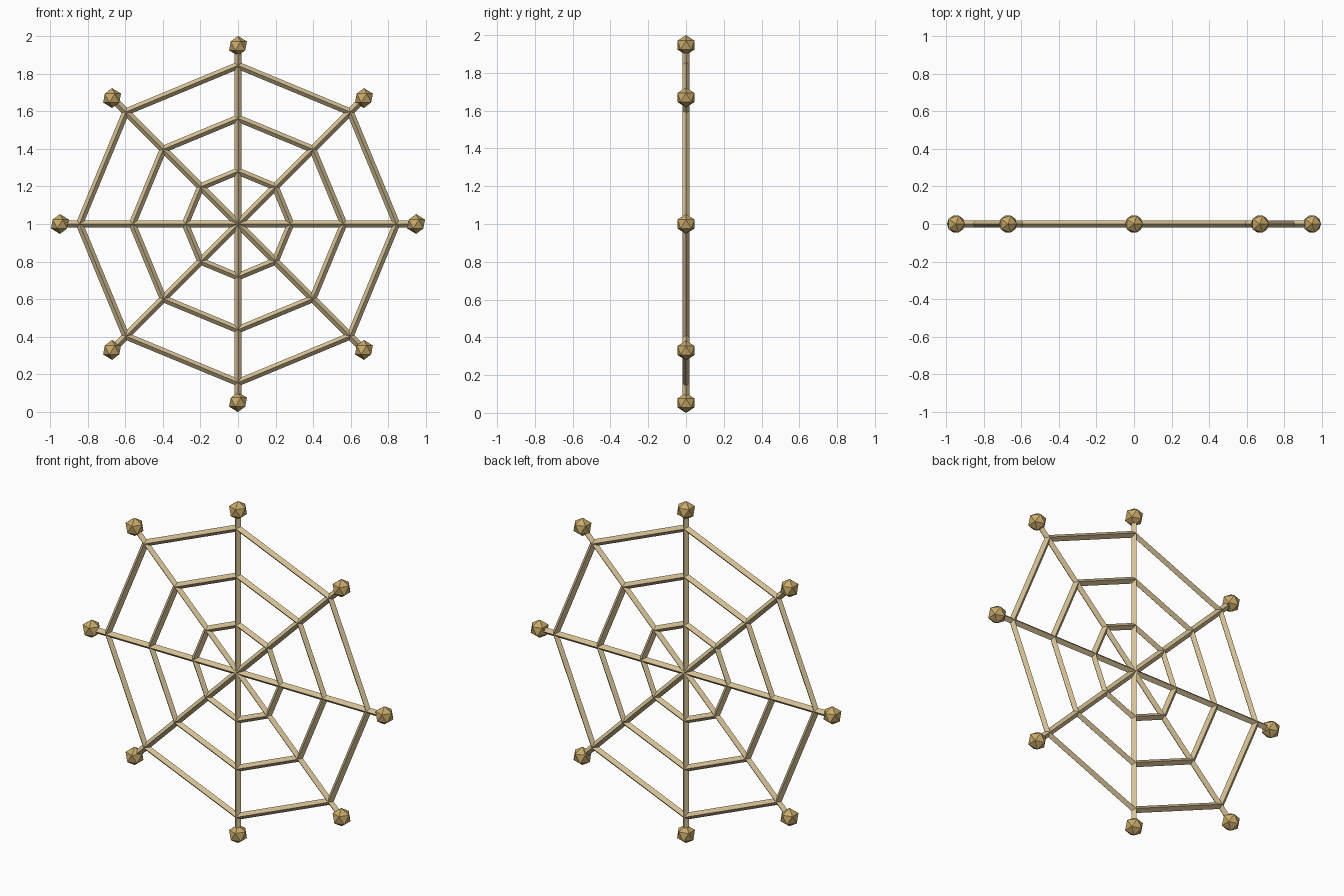
import bpy
from math import sin, cos, pi
from mathutils import Vector, Matrix

cube = bpy.data.objects.get("Cube")
if cube:
    bpy.data.objects.remove(cube, do_unlink=True)

HUB = Vector((0, 0, 1))
SIDES = 8
BAR = 0.019
BALL_RADIUS = 0.053
BALL_DISTANCE = 0.947
RINGS = {"inner": 0.28, "middle": 0.562, "outer": 0.843}


def make_material(name, color):
    mat = bpy.data.materials.new(name)
    mat.use_nodes = True
    mat.diffuse_color = color
    mat.node_tree.nodes["Principled BSDF"].inputs["Base Color"].default_value = color
    return mat


straw = make_material("straw", (0.66, 0.53, 0.29, 1))
gold = make_material("old gold", (0.58, 0.40, 0.14, 1))


def polar(radius, step):
    angle = 2 * pi * step / SIDES
    return HUB + Vector((radius * sin(angle), 0, radius * cos(angle)))


def bar(name, start, end):
    """Four-sided rod with one ridge facing front and one facing back."""
    axis = (end - start).normalized()
    depth = Vector((0, 1, 0))
    side = depth.cross(axis)
    bpy.ops.mesh.primitive_cylinder_add(vertices=4, radius=BAR, depth=(end - start).length)
    obj = bpy.context.object
    obj.name = name
    turn = Matrix((side, depth, axis)).transposed().to_4x4()
    obj.matrix_world = Matrix.Translation((start + end) / 2) @ turn
    obj.data.materials.append(straw)


# Spokes from the hub, each tipped with a faceted ball
for i in range(SIDES):
    bar(f"spoke_{i + 1}", HUB, polar(BALL_DISTANCE, i))
    bpy.ops.mesh.primitive_ico_sphere_add(subdivisions=1, radius=BALL_RADIUS,
                                          location=polar(BALL_DISTANCE, i))
    ball = bpy.context.object
    ball.name = f"tip_ball_{i + 1}"
    ball.data.materials.append(gold)

# Three octagonal rings of straight rods
for ring, radius in RINGS.items():
    for i in range(SIDES):
        bar(f"{ring}_ring_rod_{i + 1}", polar(radius, i), polar(radius, i + 1))
